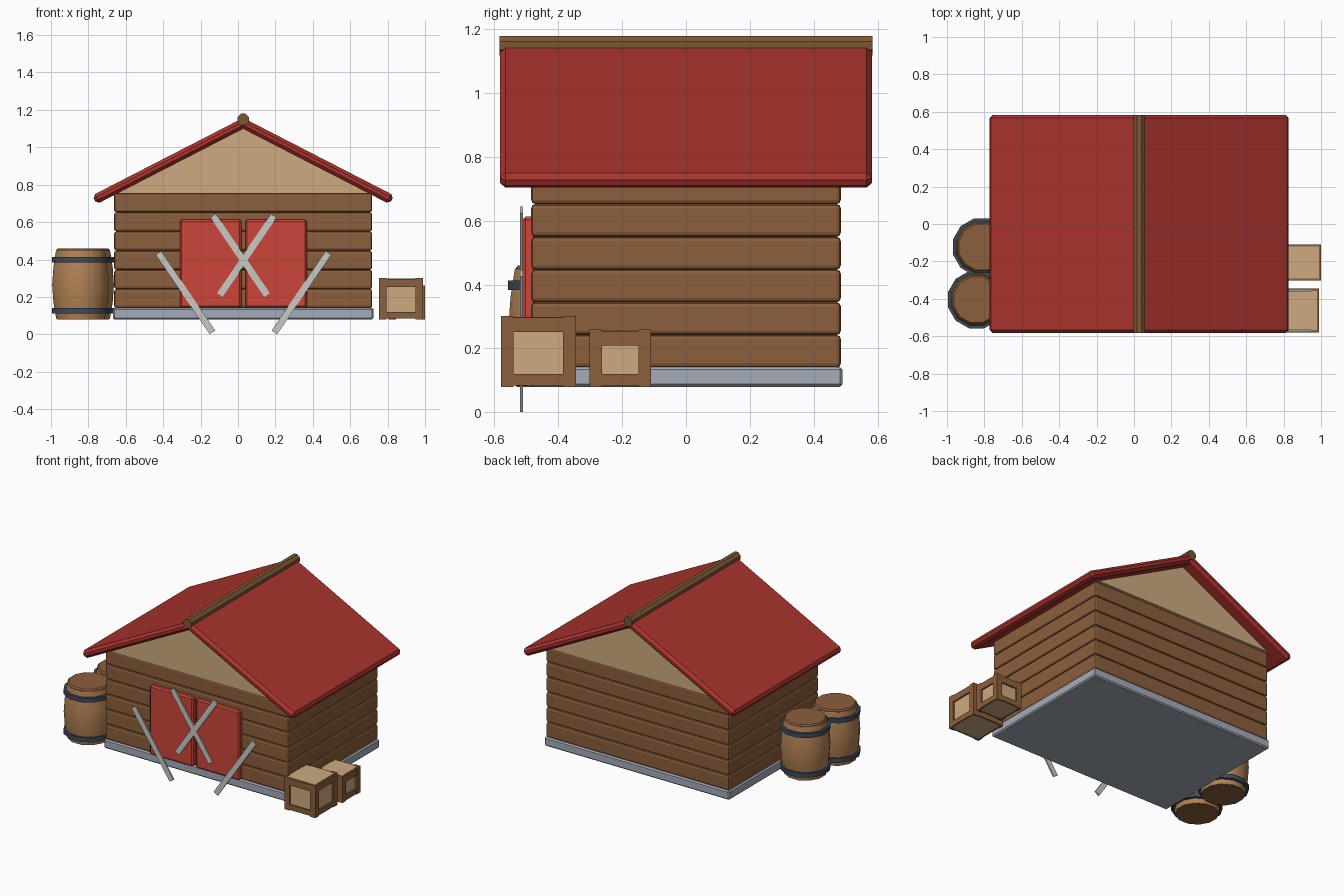
import bpy, bmesh, math
from mathutils import Matrix, Vector

if "Cube" in bpy.data.objects:
    bpy.data.objects.remove(bpy.data.objects["Cube"])


def material(name, rgb):
    def lin(c):
        c /= 255
        return c / 12.92 if c <= 0.04045 else ((c + 0.055) / 1.055) ** 2.4
    m = bpy.data.materials.new(name)
    m.diffuse_color = (*[lin(c) for c in rgb], 1)
    m.use_nodes = True
    m.node_tree.nodes["Principled BSDF"].inputs["Base Color"].default_value = m.diffuse_color
    return m


PLANK = material("plank brown", (139, 94, 60))
TAN = material("pale wood", (205, 171, 128))
STONE = material("grey stone", (164, 172, 184))
ROOF = material("roof red", (170, 51, 45))
DOOR = material("door red", (204, 70, 58))
STEEL = material("light grey", (200, 200, 195))
IRON = material("dark iron", (62, 74, 90))
STAVE = material("barrel wood", (178, 130, 84))
RIDGE = material("ridge brown", (124, 88, 52))
CX = 0.0275  # centre line of the house


def finish(bm, name, mat):
    bmesh.ops.recalc_face_normals(bm, faces=bm.faces)
    me = bpy.data.meshes.new(name)
    bm.to_mesh(me)
    bm.free()
    me.materials.append(mat)
    ob = bpy.data.objects.new(name, me)
    bpy.context.collection.objects.link(ob)
    return ob


def box(name, lo, hi, mat, bevel=0, segments=1, matrix=None):
    lo, hi = Vector(lo), Vector(hi)
    bm = bmesh.new()
    bmesh.ops.create_cube(bm, size=1)
    bmesh.ops.scale(bm, vec=hi - lo, verts=bm.verts)
    bmesh.ops.translate(bm, vec=(lo + hi) / 2, verts=bm.verts)
    if bevel:
        bmesh.ops.bevel(bm, geom=bm.edges[:], offset=bevel, segments=segments,
                        profile=0.5, affect='EDGES')
    if matrix:
        bm.transform(matrix)
    return finish(bm, name, mat)


def lathe(name, profile, mat, x, y, sides=12):
    """Closed solid from (radius, z) rings, capped at both ends."""
    bm = bmesh.new()
    rings = [[bm.verts.new((x + r * math.cos(2 * math.pi * (i + .5) / sides),
                            y + r * math.sin(2 * math.pi * (i + .5) / sides), z))
              for i in range(sides)] for r, z in profile]
    for a, b in zip(rings, rings[1:]):
        for i in range(sides):
            j = (i + 1) % sides
            bm.faces.new((a[i], a[j], b[j], b[i]))
    bm.faces.new(rings[0])
    bm.faces.new(rings[-1])
    ob = finish(bm, name, mat)
    bpy.ops.object.select_all(action='DESELECT')
    ob.select_set(True)
    bpy.context.view_layer.objects.active = ob
    bpy.ops.object.shade_smooth_by_angle(angle=math.radians(35))
    return ob


# Foundation and stacked wall planks
box("foundation", (CX - .697, -.49, .08), (CX + .697, .49, .142), STONE, .008)
pitch = (.755 - .14) / 6
for i in range(6):
    z = .14 + i * pitch
    box(f"wall_plank_{i + 1}", (CX - .69, -.485, z), (CX + .69, .485, z + pitch),
        PLANK, .013, 2)

# Gable prism under the roof
bm = bmesh.new()
tri = [bm.verts.new((CX + x, -.497, z)) for x, z in ((-.69, .754), (.69, .754), (0, 1.11))]
face = bm.faces.new(tri)
ext = bmesh.ops.extrude_face_region(bm, geom=[face], use_keep_orig=True)
bmesh.ops.translate(bm, vec=(0, .994, 0),
                    verts=[v for v in ext["geom"] if isinstance(v, bmesh.types.BMVert)])
finish(bm, "gable", TAN)

# Roof slabs and ridge pole
slope = math.atan(.514)
length = .795 / math.cos(slope)
for side, name in ((1, "roof_right"), (-1, "roof_left")):
    m = Matrix.Translation((CX, 0, 1.128)) @ Matrix.Rotation(side * slope, 4, 'Y')
    x0, x1 = sorted((0, side * length))
    box(name, (x0, -.583, -.026), (x1, .583, .026), ROOF, .017, 1, m)
bm = bmesh.new()
bmesh.ops.create_cone(bm, cap_ends=True, segments=8, radius1=.033, radius2=.033, depth=1.168)
bm.transform(Matrix.Translation((CX, 0, 1.149)) @ Matrix.Rotation(math.pi / 2, 4, 'X')
             @ Matrix.Rotation(math.pi / 8, 4, 'Z'))
finish(bm, "ridge_pole", RIDGE)

# Double door and four thin diagonal bars
box("door_left", (-.31, -.512, .142), (.018, -.47, .613), DOOR, .009)
box("door_right", (.04, -.512, .142), (.368, -.47, .613), DOOR, .009)
for i, (x, z, lean) in enumerate(((.011, .4225, 1), (.047, .4225, -1),
                                  (-.281, .223, 1), (.339, .223, -1))):
    m = Matrix.Translation((x, -.515, z)) @ Matrix.Rotation(lean * math.radians(55.8), 4, 'Y')
    box(f"door_bar_{i + 1}", (-.257, -.005, -.018), (.257, .005, .018), STEEL, 0, 1, m)

# Barrels with iron hoops
for n, (x, y) in enumerate(((-.842, -.405), (-.815, -.123)), 1):
    lathe(f"barrel_{n}_body", [(.134, .082), (.150, .17), (.157, .265), (.150, .36),
                               (.136, .448)], STAVE, x, y)
    lathe(f"barrel_{n}_lid", [(.134, .44), (.134, .451), (.126, .46)], PLANK, x, y)
    lathe(f"barrel_{n}_base", [(.130, .08), (.130, .09)], PLANK, x, y)
    for tag, z in (("lower", .112), ("upper", .383)):
        lathe(f"barrel_{n}_{tag}_hoop", [(.158, z), (.158, z + .03)], IRON, x, y)


def crate(name, x0, y0, z0, sx, sy, sz):
    """Pale core with a brown batten frame on each upright side."""
    t, w = .012, .04
    x1, y1, z1 = x0 + sx, y0 + sy, z0 + sz
    box(name + "_core", (x0 + t, y0 + t, z0 + .004), (x1 - t, y1 - t, z1 - .003), TAN)
    for i, (ax, bx) in enumerate(((x0, x0 + t), (x1 - t, x1))):
        for j, (ay, by) in enumerate(((y0, y0 + w), (y1 - w, y1))):
            box(f"{name}_side_post_{i}{j}", (ax, ay, z0), (bx, by, z1), PLANK)
        for j, (az, bz) in enumerate(((z0 + .004, z0 + w), (z1 - .05, z1 - .005))):
            box(f"{name}_side_rail_{i}{j}", (ax + .001, y0 + w, az),
                (bx - .001, y1 - w, bz), PLANK)
    for i, (ay, by) in enumerate(((y0, y0 + t), (y1 - t, y1))):
        for j, (ax, bx) in enumerate(((x0, x0 + w), (x1 - w, x1))):
            box(f"{name}_front_post_{i}{j}", (ax, ay, z0), (bx, by, z1), PLANK)
        for j, (az, bz) in enumerate(((z0 + .004, z0 + w), (z1 - .05, z1 - .005))):
            box(f"{name}_front_rail_{i}{j}", (x0 + w, ay + .001, az),
                (x1 - w, by - .001, bz), PLANK)


# Crates
crate("large_crate", .755, -.58, .08, .235, .235, .222)
crate("small_crate", .805, -.303, .08, .195, .194, .18)
